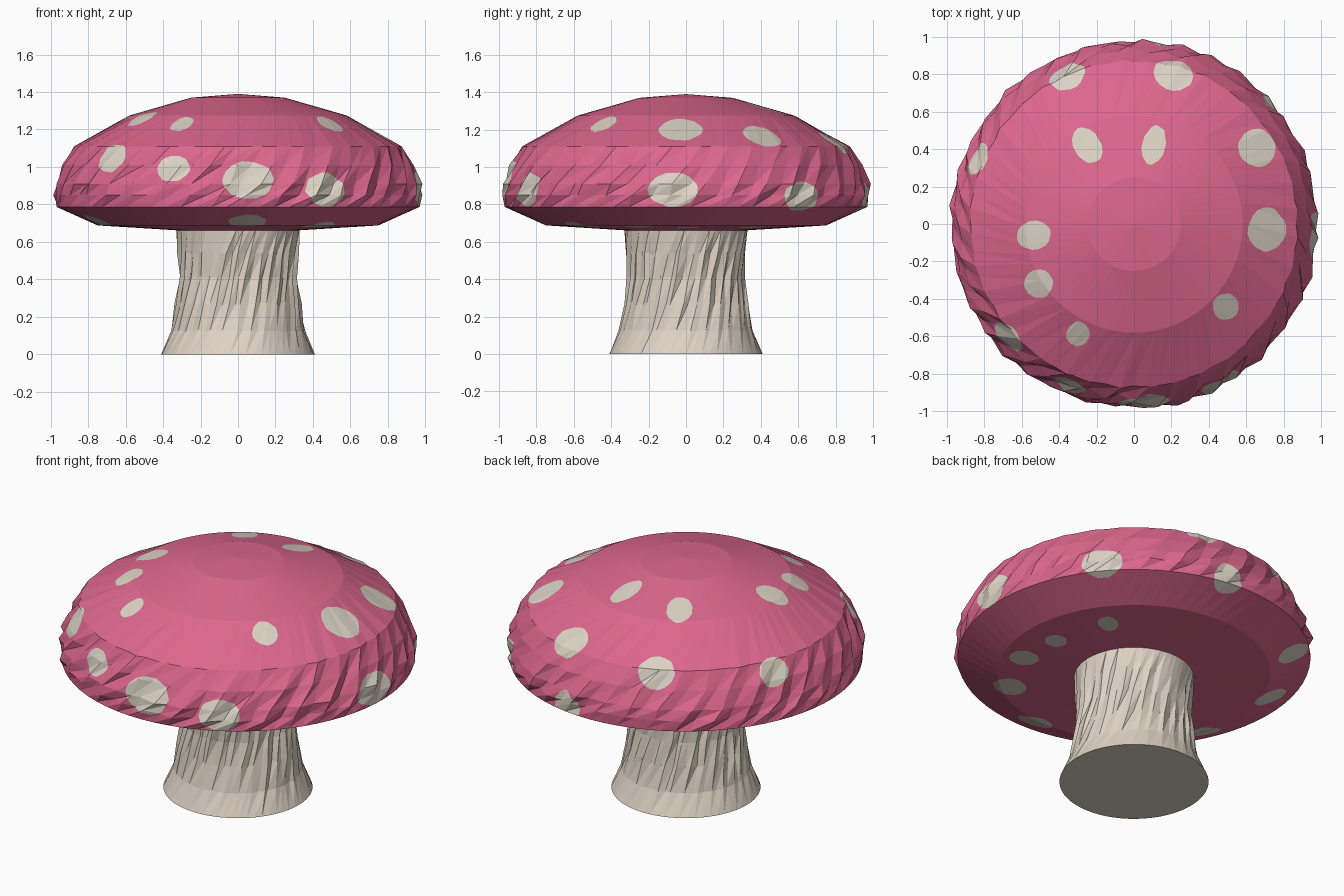
import bpy, bmesh, math, random
from mathutils import Vector

if "Cube" in bpy.data.objects:
    bpy.data.objects.remove(bpy.data.objects["Cube"])

random.seed(4)


def material(name, rgb):
    m = bpy.data.materials.new(name)
    m.diffuse_color = (*rgb, 1)
    m.use_nodes = True
    m.node_tree.nodes["Principled BSDF"].inputs["Base Color"].default_value = m.diffuse_color
    return m


PINK = material("pink_cap", (0.72, 0.135, 0.27))
CREAM = material("cream_spots", (0.71, 0.65, 0.55))
BEIGE = material("beige_stem", (0.73, 0.65, 0.55))


def ridged_lathe(rows, seg, lean):
    """Rows of (radius, height, roughness) turned round z; ridges lean as they climb."""
    bm = bmesh.new()
    rings = []
    for r, z, rough in rows:
        if r == 0:
            rings.append([bm.verts.new((0, 0, z))] * seg)
            continue
        ring = []
        for i in range(seg):
            a = math.tau * i / seg + lean * z
            if rough:
                a += random.uniform(-0.25, 0.25) * math.tau / seg
            rr = r + rough * (0.5 * (-1) ** i + random.uniform(-0.6, 0.6))
            ring.append(bm.verts.new((rr * math.cos(a), rr * math.sin(a), z)))
        rings.append(ring)
    for lo, hi in zip(rings, rings[1:]):
        for i in range(seg):
            j = (i + 1) % seg
            for tri in ((lo[i], lo[j], hi[j]), (lo[i], hi[j], hi[i])):
                if len(set(tri)) == 3:
                    bm.faces.new(tri)
    bmesh.ops.recalc_face_normals(bm, faces=bm.faces[:])
    return bm


def finish(bm, name, mats):
    me = bpy.data.meshes.new(name)
    bm.to_mesh(me)
    bm.free()
    for m in mats:
        me.materials.append(m)
    ob = bpy.data.objects.new(name, me)
    bpy.context.collection.objects.link(ob)


def cut_spot(bm, x, y, z, wide, tall, sides=16):
    """Cut a rounded patch into the surface around a point and colour it."""
    c = Vector((x, y, z))
    n = Vector((x, y, (z - 0.85) / (0.29 if z > 0.85 else 0.06))).normalized()
    t = Vector((-y, x, 0)).normalized()
    s = n.cross(t)

    def near(f):
        if (f.calc_center_median() - c).dot(n) < -0.25:
            return False
        for axis, size in ((t, wide), (s, tall)):
            d = [(v.co - c).dot(axis) for v in f.verts]
            if min(d) > size * 1.1 or max(d) < -size * 1.1:
                return False
        return True

    faces = [f for f in bm.faces if near(f)]
    for k in range(sides):
        a = math.tau * k / sides
        # support line of an ellipse, slightly irregular
        h = math.hypot(wide * math.cos(a), tall * math.sin(a)) * random.uniform(0.96, 1.04)
        no = t * math.cos(a) + s * math.sin(a)
        co = c + no * h
        geom = set(faces)
        for f in faces:
            geom.update(f.edges)
            geom.update(f.verts)
        out = bmesh.ops.bisect_plane(bm, geom=list(geom), dist=1e-5, plane_co=co, plane_no=no)
        faces = [f for f in out["geom"] if isinstance(f, bmesh.types.BMFace)
                 and (f.calc_center_median() - co).dot(no) < 0]
    for f in faces:
        f.material_index = 1


# Stem with a flared foot
stem = ridged_lathe([(0, 0, 0), (0.41, 0, 0), (0.355, 0.125, 0.006), (0.328, 0.27, 0.012),
                     (0.308, 0.41, 0.012), (0.315, 0.54, 0.012), (0.33, 0.67, 0)], 60, 0.6)
finish(stem, "stem", [BEIGE])

# Cap: flat underside, rough rim, shallow dome
cap = ridged_lathe([(0, 0.66, 0), (0.3, 0.66, 0), (0.75, 0.688, 0), (0.97, 0.787, 0),
                    (0.975, 0.85, 0.022), (0.967, 0.91, 0.022), (0.927, 1.01, 0.018),
                    (0.872, 1.11, 0.008), (0.58, 1.275, 0), (0.25, 1.37, 0), (0, 1.39, 0)], 72, 0.7)

# Spots: x, y, z, half width round the cap, half height along its slope
spots = [
    # dome
    (-0.25, 0.42, 1.30, 0.07, 0.105), (0.105, 0.42, 1.31, 0.06, 0.11),
    (0.66, 0.41, 1.17, 0.10, 0.11), (0.71, -0.03, 1.20, 0.115, 0.115),
    (0.49, -0.44, 1.23, 0.07, 0.08), (-0.30, -0.59, 1.235, 0.06, 0.075),
    (-0.51, -0.32, 1.26, 0.075, 0.085), (-0.54, -0.06, 1.29, 0.075, 0.095),
    # rim
    (-0.36, 0.80, 1.10, 0.10, 0.095), (0.21, 0.80, 1.13, 0.105, 0.10),
    (-0.84, 0.35, 1.06, 0.09, 0.08), (-0.67, -0.60, 1.045, 0.095, 0.085),
    (-0.35, -0.87, 0.995, 0.09, 0.075), (0.055, -0.95, 0.93, 0.135, 0.105),
    (0.47, -0.85, 0.88, 0.115, 0.09), (0.98, -0.07, 0.88, 0.135, 0.09),
    (0.75, 0.62, 0.84, 0.115, 0.08), (0.13, 0.96, 0.81, 0.09, 0.08),
    # underside
    (-0.60, 0.65, 0.745, 0.08, 0.09), (-0.78, 0.24, 0.72, 0.09, 0.09),
    (0.47, 0.34, 0.675, 0.055, 0.07), (0.57, 0.01, 0.675, 0.06, 0.06),
    (0.58, -0.25, 0.68, 0.075, 0.08), (0.43, -0.55, 0.69, 0.09, 0.09),
    (0.05, -0.79, 0.705, 0.10, 0.09), (-0.74, -0.27, 0.705, 0.09, 0.09),
]
for sp in spots:
    cut_spot(cap, *sp)
finish(cap, "spotted_cap", [PINK, CREAM])
